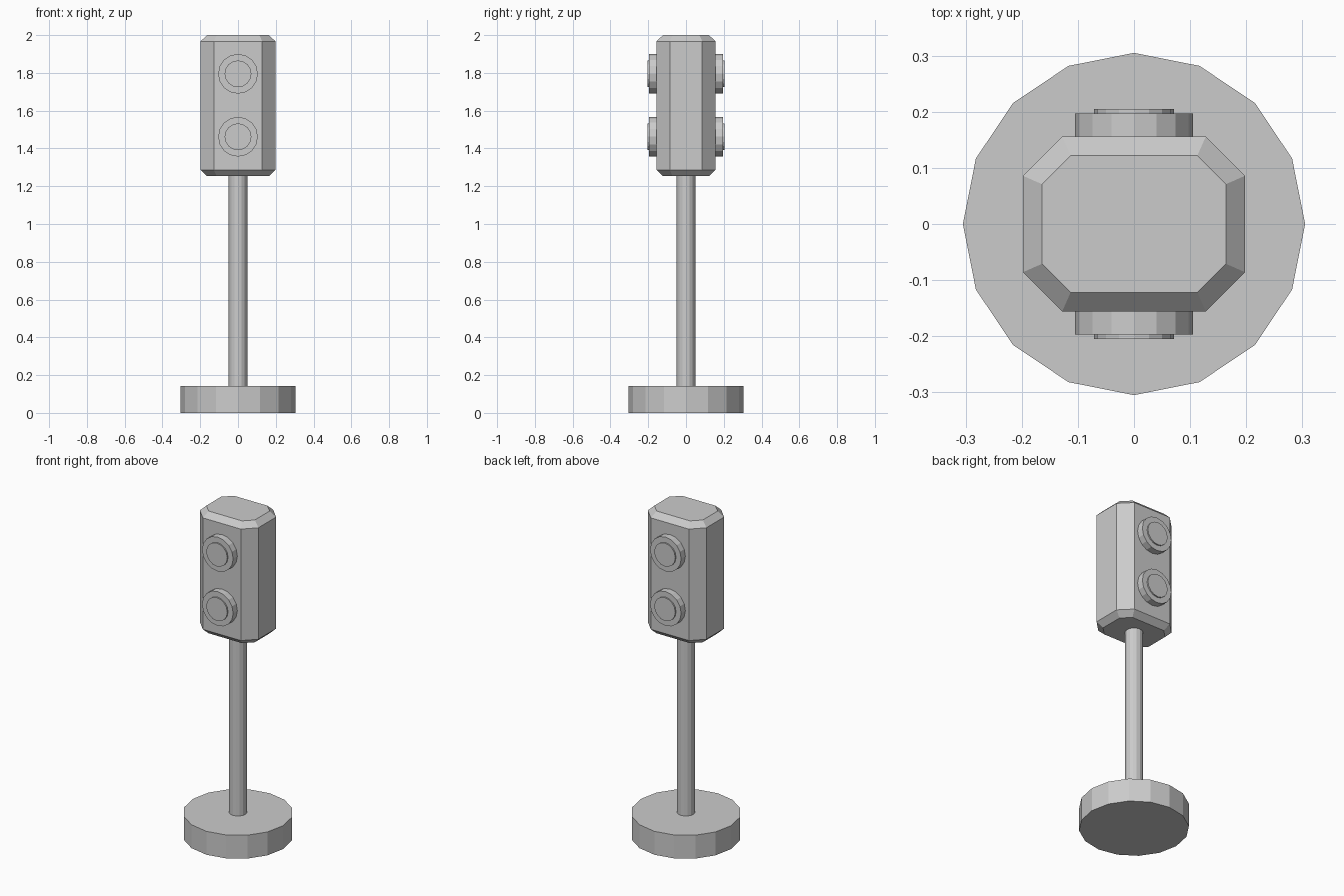
import bpy
import bmesh
import math

cube = bpy.data.objects.get("Cube")
if cube:
    bpy.data.objects.remove(cube, do_unlink=True)

grey = bpy.data.materials.new("plain_grey")
grey.use_nodes = True
colour = (0.6, 0.6, 0.6, 1)
grey.diffuse_color = colour
grey.node_tree.nodes["Principled BSDF"].inputs["Base Color"].default_value = colour


def loft(name, rings):
    """Join rings of points with side faces and cap both ends."""
    bm = bmesh.new()
    loops = [[bm.verts.new(p) for p in ring] for ring in rings]
    n = len(loops[0])
    for low, high in zip(loops, loops[1:]):
        for i in range(n):
            j = (i + 1) % n
            bm.faces.new((low[i], low[j], high[j], high[i]))
    bm.faces.new(loops[0])
    bm.faces.new(loops[-1])
    bmesh.ops.recalc_face_normals(bm, faces=bm.faces)
    mesh = bpy.data.meshes.new(name)
    bm.to_mesh(mesh)
    bm.free()
    mesh.materials.append(grey)
    obj = bpy.data.objects.new(name, mesh)
    bpy.context.collection.objects.link(obj)
    return obj


def circle(radius, sides=16):
    steps = [math.tau * i / sides for i in range(sides)]
    return [(radius * math.cos(a), radius * math.sin(a)) for a in steps]


def octagon(half_x, half_y, cut):
    corner = [(half_x, half_y - cut), (half_x - cut, half_y)]
    half = corner + [(-x, y) for x, y in reversed(corner)]
    return half + [(-x, -y) for x, y in half]


def upright(name, layers):
    return loft(name, [[(x, y, z) for x, y in shape] for shape, z in layers])


# Stand
upright("base", [(circle(0.305), 0), (circle(0.305), 0.143)])
upright("pole", [(circle(0.05), 0.143), (circle(0.05), 1.255)])

# Signal housing with chamfered corners and ends
wide = octagon(0.198, 0.156, 0.07)
narrow = octagon(0.164, 0.122, 0.051)
upright("housing", [(narrow, 1.253), (wide, 1.286), (wide, 1.967), (narrow, 2.0)])

# Lamps on both faces, each a rim with a slightly raised lens
for face, side in (("front", -1), ("back", 1)):
    for level, height in (("upper", 1.795), ("lower", 1.462)):
        for part, radius, inner, outer in (("rim", 0.105, 0.156, 0.197),
                                           ("lens", 0.071, 0.197, 0.205)):
            loft(f"{face}_{level}_lamp_{part}",
                 [[(x, side * y, height + z) for x, z in circle(radius)]
                  for y in (inner, outer)])
